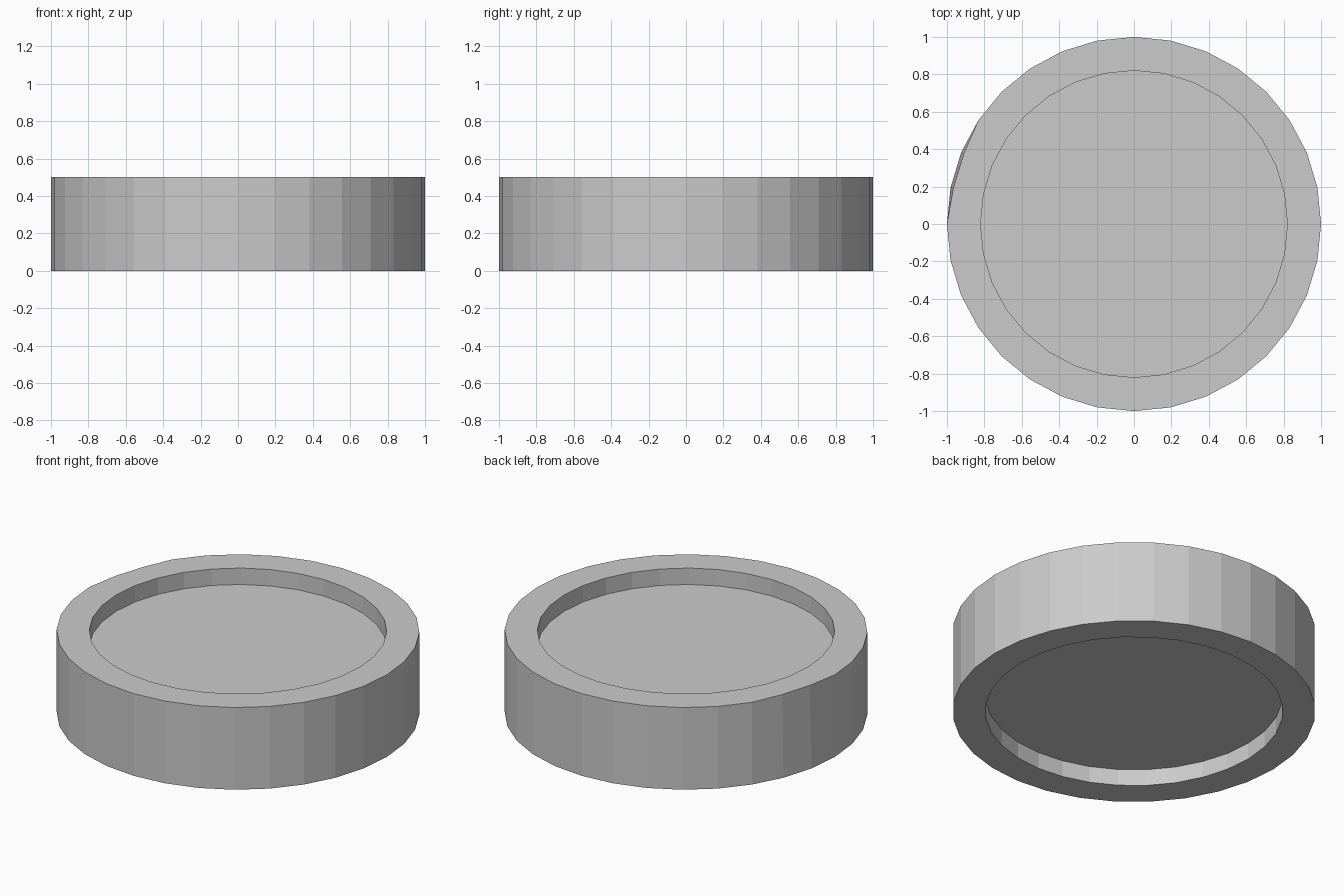
import bpy, bmesh, math

if "Cube" in bpy.data.objects:
    bpy.data.objects.remove(bpy.data.objects["Cube"])

SIDES, R_OUT, R_IN, H, DEPTH = 32, 1.0, 0.82, 0.5, 0.1

bm = bmesh.new()


def ring(radius, z):
    return [bm.verts.new((radius * math.cos(2 * math.pi * i / SIDES),
                          radius * math.sin(2 * math.pi * i / SIDES), z))
            for i in range(SIDES)]


# Profile from lower recess, round the outer wall, to upper recess
rings = [ring(r, z) for r, z in ((R_IN, DEPTH), (R_IN, 0), (R_OUT, 0),
                                 (R_OUT, H), (R_IN, H), (R_IN, H - DEPTH))]
for a, b in zip(rings, rings[1:]):
    for i in range(SIDES):
        j = (i + 1) % SIDES
        bm.faces.new((a[i], a[j], b[j], b[i]))

# Recessed floors
bm.faces.new(rings[0])
bm.faces.new(rings[-1])

# Slight dent in the upper rim at the back left
for i in (14, 15):
    rings[3][i].co.x *= 0.985
    rings[3][i].co.y *= 0.985

bmesh.ops.recalc_face_normals(bm, faces=bm.faces)
mesh = bpy.data.meshes.new("recessed_disc")
bm.to_mesh(mesh)
bm.free()
bpy.context.collection.objects.link(bpy.data.objects.new("recessed_disc", mesh))
